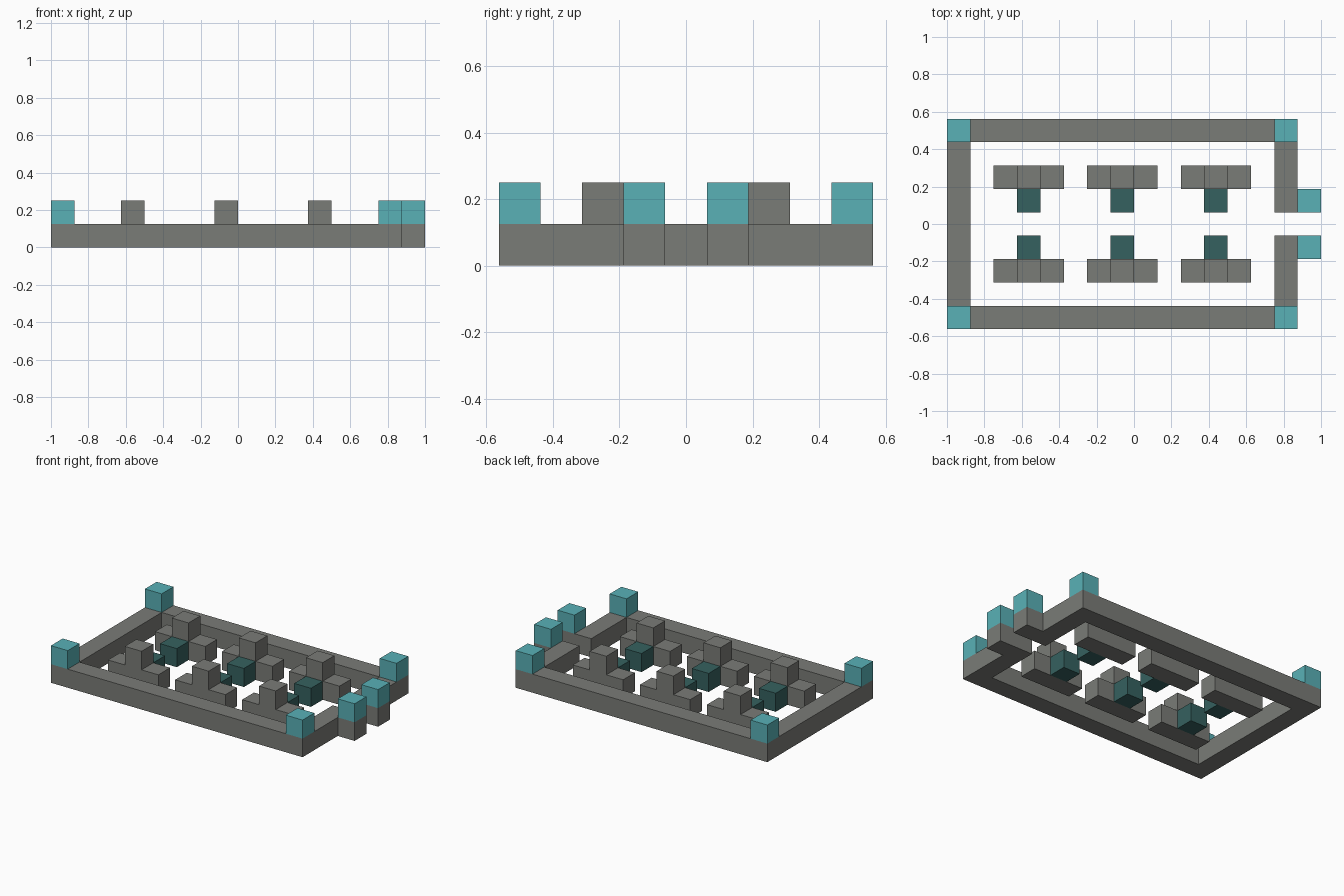
import bpy
import bmesh
from mathutils import Vector

if "Cube" in bpy.data.objects:
    bpy.data.objects.remove(bpy.data.objects["Cube"], do_unlink=True)

U = 0.125  # edge of one block


def material(name, rgb):
    mat = bpy.data.materials.new(name)
    mat.use_nodes = True
    mat.diffuse_color = (*rgb, 1)
    mat.node_tree.nodes["Principled BSDF"].inputs["Base Color"].default_value = (*rgb, 1)
    return mat


stone = material("grey stone", (0.195, 0.2, 0.185))
teal = material("teal lamp", (0.1, 0.44, 0.47))
moss = material("dark green", (0.036, 0.12, 0.115))


def blocks(name, mat, boxes):
    """One object from boxes given as (low corner, size) in block units."""
    bm = bmesh.new()
    for low, size in boxes:
        verts = bmesh.ops.create_cube(bm, size=1)["verts"]
        low, size = Vector(low), Vector(size)
        for v in verts:
            v.co = (low + size * 0.5 + v.co * size) * U
    mesh = bpy.data.meshes.new(name)
    bm.to_mesh(mesh)
    bm.free()
    mesh.materials.append(mat)
    obj = bpy.data.objects.new(name, mesh)
    bpy.context.collection.objects.link(obj)
    return obj


def mirrored(low, size):
    """The box and its reflection across y = 0."""
    x, y, z = low
    return [(low, size), ((x, -y - size[1], z), size)]


cube = (1, 1, 1)

# Enclosing wall with a gap for the gate
blocks("rear_wall", stone, [((-8, -3.5, 0), (1, 7, 1))])
blocks("side_walls", stone, mirrored((-8, 3.5, 0), (15, 1, 1)))
blocks("gate_walls", stone, mirrored((6, 0.5, 0), (1, 3, 1)))

# Gate posts and the lamps on posts and corners
blocks("gate_posts", stone, mirrored((7, 0.5, 0), cube))
blocks("gate_lamps", teal, mirrored((7, 0.5, 1), cube))
for x, name in ((-8, "rear_corner_lamps"), (6, "gate_corner_lamps")):
    blocks(name, teal, mirrored((x, 3.5, 1), cube))

# Three pairs of stepped stones, each with a green block in front
for i, x in enumerate((-6, -2, 2), 1):
    blocks(f"stone_bases_{i}", stone, mirrored((x, 1.5, 0), (3, 1, 1)))
    blocks(f"stone_tops_{i}", stone, mirrored((x + 1, 1.5, 1), cube))
    blocks(f"green_blocks_{i}", moss, mirrored((x + 1, 0.5, 0), cube))
